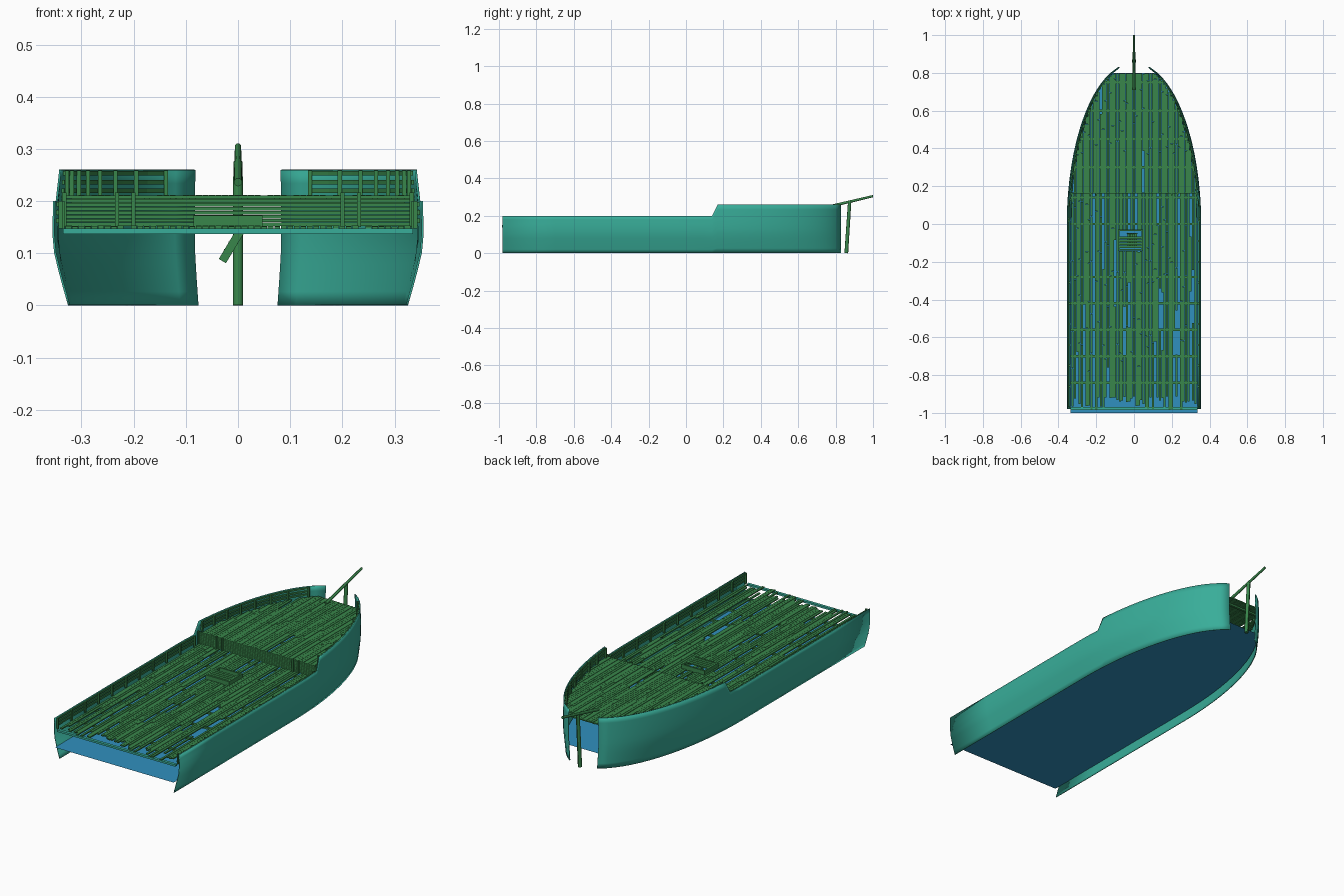
import bpy, bmesh, math, random
from mathutils import Vector, Matrix

if "Cube" in bpy.data.objects:
    bpy.data.objects.remove(bpy.data.objects["Cube"])

random.seed(4)


def material(name, rgb):
    m = bpy.data.materials.new(name)
    m.diffuse_color = (*rgb, 1)
    m.use_nodes = True
    m.node_tree.nodes["Principled BSDF"].inputs["Base Color"].default_value = m.diffuse_color
    return m


TEAL = material("hull_teal", (0.04, 0.42, 0.32))
WOOD = material("plank_green", (0.04, 0.24, 0.07))
BLUE = material("lower_deck_blue", (0.03, 0.28, 0.52))


def finish(name, bm, mat):
    bmesh.ops.recalc_face_normals(bm, faces=bm.faces)
    me = bpy.data.meshes.new(name)
    bm.to_mesh(me)
    bm.free()
    me.materials.append(mat)
    ob = bpy.data.objects.new(name, me)
    bpy.context.collection.objects.link(ob)
    return ob


def box(bm, x0, x1, y0, y1, z0, z1):
    m = Matrix.Translation(((x0 + x1) / 2, (y0 + y1) / 2, (z0 + z1) / 2))
    bmesh.ops.create_cube(bm, size=1, matrix=m @ Matrix.Diagonal((x1 - x0, y1 - y0, z1 - z0, 1)))


def beam(bm, p, q, w, h):
    # box from p to q, w wide and h high
    p, q = Vector(p), Vector(q)
    d = (q - p).normalized()
    side = d.cross(Vector((0, 0, 1)))
    side = side.normalized() if side.length > 1e-4 else Vector((1, 0, 0))
    up = side.cross(d)
    rot = Matrix((side, d, up)).transposed().to_4x4()
    m = Matrix.Translation((p + q) / 2) @ rot @ Matrix.Diagonal((w, (q - p).length, h, 1))
    bmesh.ops.create_cube(bm, size=1, matrix=m)


# hull outline: plan curve times side bulge
BULGE = [(0, .915), (.05, .955), (.1, .99), (.14, 1.0), (.2, .995), (.27, .98)]


def half_width(y, z):
    plan = .356 * math.sqrt(max(0, 1 - (max(y, 0) / .855) ** 2))
    for (a, fa), (b, fb) in zip(BULGE, BULGE[1:]):
        if z <= b:
            return plan * (fa + (fb - fa) * (z - a) / (b - a))
    return plan * BULGE[-1][1]


def y_limit(x, z, margin):
    # farthest point towards the bow where |x| still fits inside the hull
    y = .8
    while y > 0 and half_width(y, z) - margin < abs(x):
        y -= .005
    return y


# hull sides: one swept shell, mirrored
ys = [-.98, -.7, -.4, -.1, .0, .07, .14, .17] + [.17 + .66 * (i / 20) ** .85 for i in range(1, 21)]
bm = bmesh.new()
cols = []
for y in ys:
    top = .2 if y < .15 else .26
    cols.append([bm.verts.new((half_width(y, top * j / 10), y, top * j / 10)) for j in range(11)])
for a, b in zip(cols, cols[1:]):
    for j in range(10):
        bm.faces.new((a[j], b[j], b[j + 1], a[j + 1]))
hull = finish("hull_sides", bm, TEAL)
hull.modifiers.new("Mirror", "MIRROR")
sol = hull.modifiers.new("Solidify", "SOLIDIFY")
sol.thickness = .004
sol.offset = -1
bpy.context.view_layer.objects.active = hull
hull.select_set(True)
bpy.ops.object.shade_smooth_by_angle()

# lower deck sheet following the hull
ZL = .062
bm = bmesh.new()
edge = [(.336, -1), (.336, 0)] + [(half_width(.8 * i / 16, ZL) - .008, .8 * i / 16) for i in range(1, 17)]
bm.faces.new([bm.verts.new((x, y, ZL)) for x, y in edge] +
             [bm.verts.new((-x, y, ZL)) for x, y in reversed(edge)])
finish("lower_deck", bm, BLUE)

# hatch opening in the main deck
HX0, HX1, HY0, HY1 = -.085, .047, -.14, -.03


def lay_planks(bm, y0, y1, x, w, z, thick, missing=0.0):
    y = y0
    while y < y1 - .01:
        e = min(y1, y + random.uniform(.18, .42))
        if random.random() >= missing:
            dz = random.uniform(-.001, .001)
            box(bm, x - w / 2, x + w / 2, y, e - .002, z + dz, z + thick + dz)
        y = e


# main deck planks with ragged front ends and some gaps
bm = bmesh.new()
PITCH = .0125
gaps = (-.30, -.265, -.215, -.02, .12, .235, .305)
for i in range(-26, 27):
    x = i * PITCH
    miss = .6 if min(abs(x - g) for g in gaps) < .007 else .04
    start = random.uniform(-.985, -.91)
    if HX0 < x < HX1:
        spans = [(start, HY0), (HY1, .17)]
    else:
        spans = [(start, .17)]
    for a, b in spans:
        lay_planks(bm, a, b, x, PITCH - .0015, .146, .006, miss)
finish("main_deck_planks", bm, WOOD)

# raised bow deck planks, cut to the hull curve
bm = bmesh.new()
for i in range(-26, 27):
    x = i * PITCH
    lay_planks(bm, .165, y_limit(x, .2, .014), x, PITCH - .0012, .205, .006, .03)
finish("raised_deck_planks", bm, WOOD)

# cross beams below both decks
bm = bmesh.new()
for i in range(8):
    y = -.84 + i * .14
    if not HY0 - .01 < y < HY1 + .01:
        box(bm, -.335, .335, y - .006, y + .006, .137, .146)
for y in (.3, .45, .6, .75):
    w = half_width(y, .2) - .012
    box(bm, -w, w, y - .006, y + .006, .196, .205)
finish("deck_beams", bm, WOOD)
bm = bmesh.new()
box(bm, -.335, .335, -.985, -.97, .137, .147)
finish("end_beam", bm, TEAL)

# bulkhead between the decks: horizontal boards and posts
bm = bmesh.new()
for k in range(8):
    z = .152 + k * .0075
    box(bm, -.338, .338, .162, .168, z, z + .0065)
for s in (-1, 1):
    for x in (.2, .232, .333):
        box(bm, s * x - .004, s * x + .004, .152, .162, .15, .216)
finish("bulkhead", bm, WOOD)


# inner bulwark rails and posts on both sides
def bulwark(name, y0, y1, n, heights, z0, z1, every):
    bm = bmesh.new()
    for s in (-1, 1):
        def pt(y, z):
            return (s * (half_width(y, z) - .009), y, z)
        for i in range(n):
            a, b = y0 + (y1 - y0) * i / n, y0 + (y1 - y0) * (i + 1) / n
            for z in heights:
                beam(bm, pt(a, z), pt(b, z), .005, .009)
        for i in range(0, n + 1, every):
            x, y, _ = pt(y0 + (y1 - y0) * i / n, z1)
            x -= s * .005
            box(bm, x - .004, x + .004, y - .005, y + .005, z0, z1)
    return finish(name, bm, WOOD)


bulwark("main_bulwark", -.97, .13, 10, (.162, .178, .194), .147, .2, 1)
bulwark("bow_bulwark", .18, .77, 14, (.22, .236, .253), .208, .259, 2)

# hatch: coaming, half cover and stair
bm = bmesh.new()
for y in (HY0, HY1 - .008):
    box(bm, HX0, HX1, y, y + .008, .145, .172)
for x in (HX0, HX1 - .008):
    box(bm, x, x + .008, HY0, HY1, .145, .172)
for k in range(4):
    y = HY0 + .012 + k * .0165
    box(bm, HX0, HX1, y, y + .013, .166, .172)
finish("hatch", bm, WOOD)
bm = bmesh.new()
for y in (-.12, -.05):
    beam(bm, (.012, y, .155), (-.03, y, .085), .006, .016)
for k in range(5):
    t = (k + .5) / 5
    x, z = .012 - .042 * t, .155 - .07 * t
    box(bm, x - .009, x + .009, -.12, -.05, z - .002, z + .002)
finish("hatch_stair", bm, WOOD)


# stem post and bowsprit: tapered round spars
def spar(name, p, q, r0, r1):
    p, q = Vector(p), Vector(q)
    bm = bmesh.new()
    rot = (q - p).to_track_quat("Z", "Y").to_matrix().to_4x4()
    bmesh.ops.create_cone(bm, cap_ends=True, segments=12, radius1=r0, radius2=r1,
                          depth=(q - p).length, matrix=Matrix.Translation((p + q) / 2) @ rot)
    ob = finish(name, bm, WOOD)
    bpy.ops.object.select_all(action="DESELECT")
    bpy.context.view_layer.objects.active = ob
    ob.select_set(True)
    bpy.ops.object.shade_smooth_by_angle()


spar("stem_post", (0, .857, 0), (0, .875, .276), .010, .009)
spar("bowsprit", (0, .71, .236), (0, 1, .305), .008, .006)
